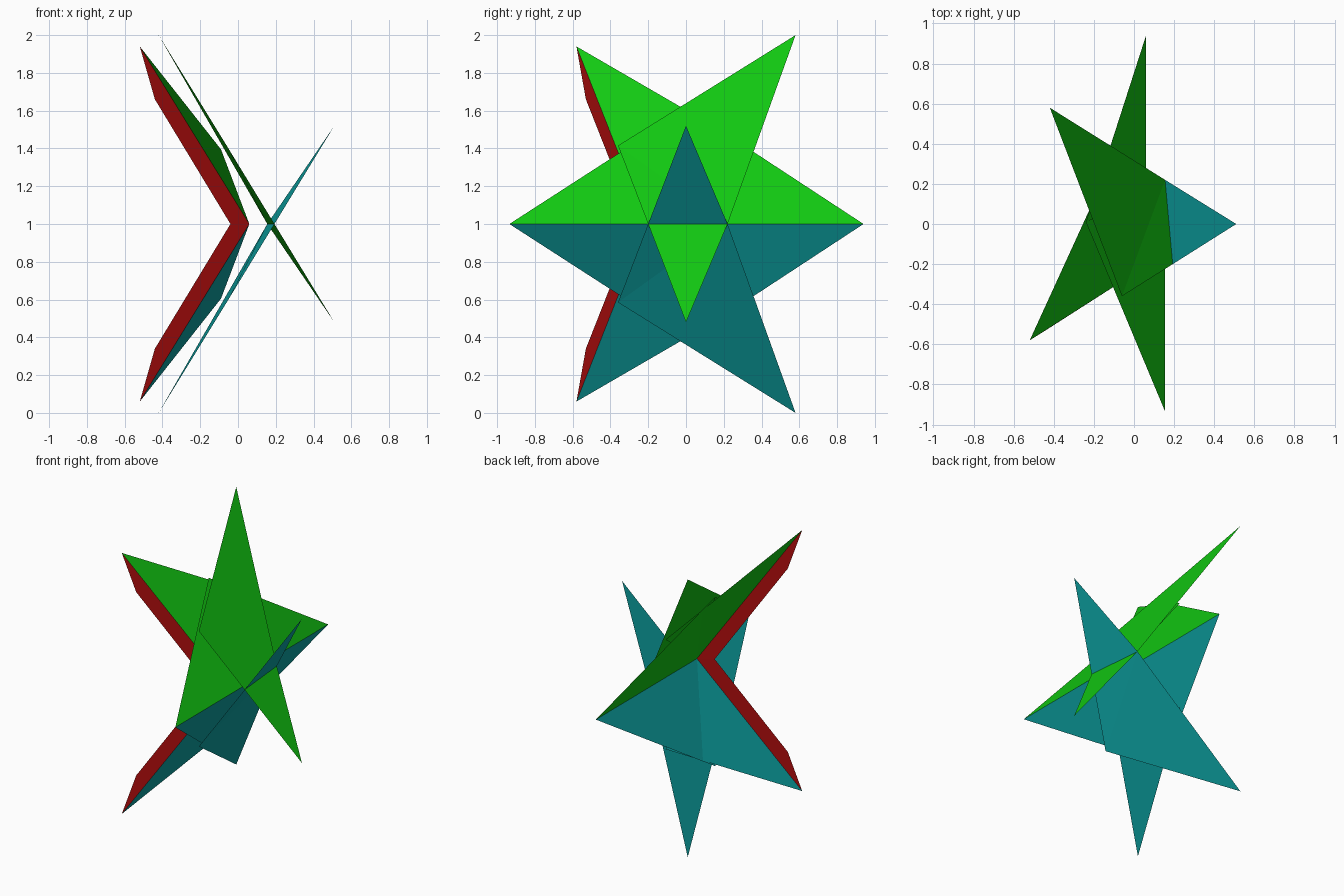
import bpy

if "Cube" in bpy.data.objects:
    bpy.data.objects.remove(bpy.data.objects["Cube"], do_unlink=True)


def make_material(name, rgb):
    mat = bpy.data.materials.new(name)
    mat.use_nodes = True
    mat.diffuse_color = (*rgb, 1)
    mat.node_tree.nodes["Principled BSDF"].inputs["Base Color"].default_value = (*rgb, 1)
    return mat


green = make_material("bright_green", (0.006, 0.58, 0.006))
teal = make_material("teal", (0.004, 0.37, 0.37))
red = make_material("dark_red", (0.44, 0.004, 0.004))


def sheet(name, points, faces, mat, flip):
    """Thin folded sheet; flip reflects it across the plane z = 1."""
    if flip:
        points = [(x, y, 2 - z) for x, y, z in points]
        faces = [tuple(reversed(f)) for f in faces]
    mesh = bpy.data.meshes.new(name)
    mesh.from_pydata(points, [], faces)
    mesh.materials.append(mat)
    obj = bpy.data.objects.new(name, mesh)
    bpy.context.collection.objects.link(obj)


# Star tips
back_tip = (-0.42, 0.58, 2.0)
front_tip = (-0.52, -0.58, 1.94)
side_tip_front = (0.155, -0.935, 1.0)
side_tip_back = (0.06, 0.94, 1.0)
point_tip = (0.51, 0.0, 0.48)
# Inner corners between the tips
notch_front = (-0.06, -0.36, 1.415)
notch_back = (-0.09, 0.36, 1.395)
notch_top = (-0.24, 0.01, 1.61)
waist_back = (0.155, 0.22, 1.0)
waist_front = (0.06, -0.21, 1.0)

for prefix, mat, flip in (("upper", green, False), ("lower", teal, True)):
    # Long outer blade, folded slightly across its waist
    sheet(prefix + "_long_blade",
          [back_tip, notch_front, waist_back, point_tip],
          [(0, 1, 2), (2, 1, 3)], mat, flip)
    # Blade reaching to the front side tip
    sheet(prefix + "_front_side_blade",
          [notch_top, side_tip_front, waist_back], [(0, 1, 2)], mat, flip)
    # Blade reaching to the back side tip
    sheet(prefix + "_back_side_blade",
          [notch_top, waist_front, side_tip_back], [(0, 1, 2)], mat, flip)
    # Blade reaching to the front corner tip
    sheet(prefix + "_front_corner_blade",
          [front_tip, waist_front, notch_back], [(0, 1, 2)], mat, flip)
    # Red edge strip along the front corner blade
    sheet(prefix + "_edge_strip",
          [front_tip, (-0.44, -0.53, 1.66), (-0.04, -0.27, 1.0), waist_front],
          [(0, 1, 2, 3)], red, flip)
